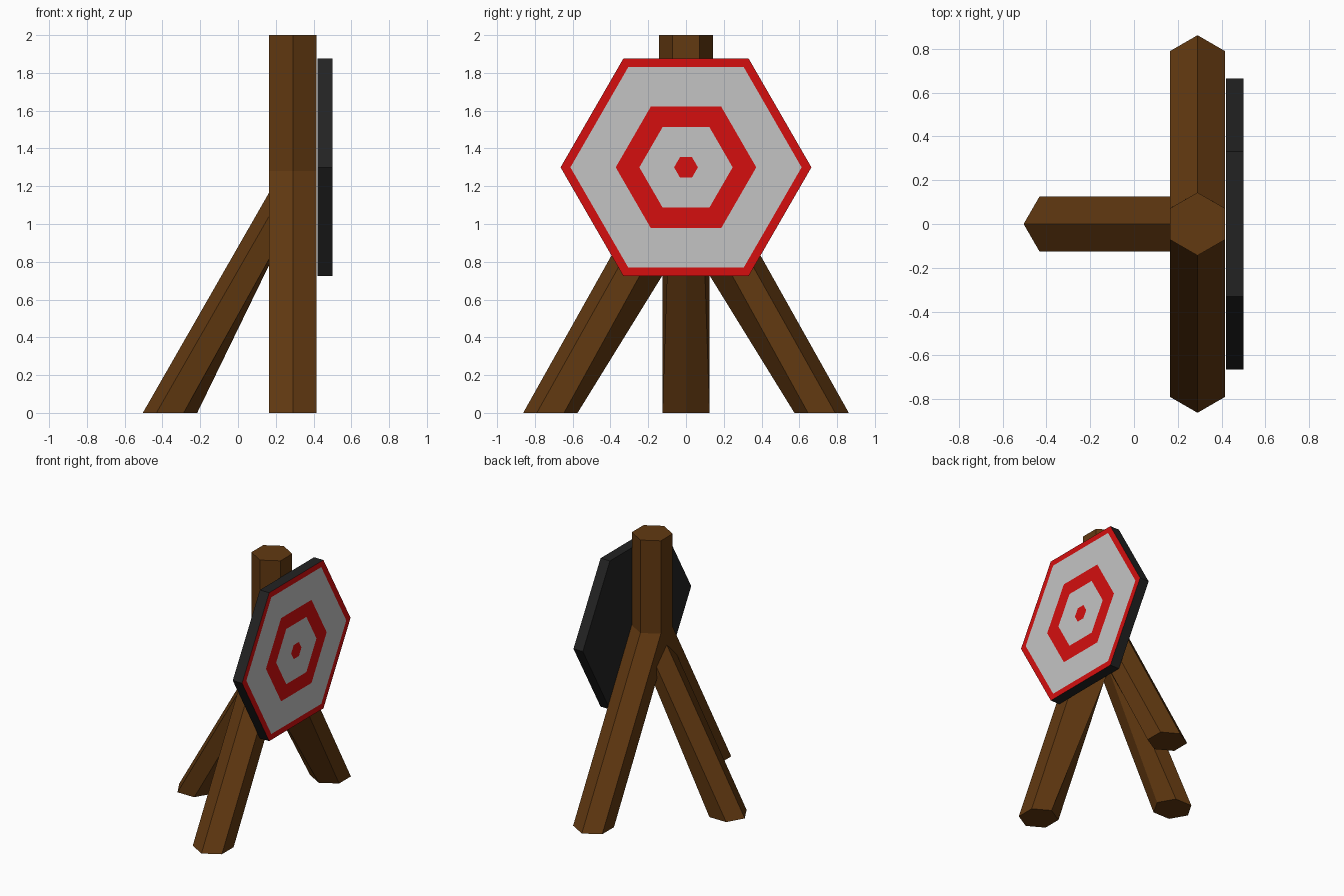
import bpy, math

if "Cube" in bpy.data.objects:
    bpy.data.objects.remove(bpy.data.objects["Cube"])

AXIS = 0.29      # x of the post axis
R = 0.144        # radius of the hexagonal timber


def material(name, rgb):
    m = bpy.data.materials.new(name)
    m.diffuse_color = (*rgb, 1)
    m.use_nodes = True
    m.node_tree.nodes["Principled BSDF"].inputs["Base Color"].default_value = m.diffuse_color
    return m


wood = material("brown wood", (0.122, 0.041, 0.0055))
black = material("dark backing", (0.016, 0.016, 0.016))
red = material("red paint", (0.66, 0.0045, 0.0045))
white = material("pale grey paint", (0.55, 0.55, 0.55))


def loft(name, rings, mats, band_mats=None, cap_mat=0):
    """Join a series of six-point rings and cap both ends."""
    verts = [p for ring in rings for p in ring]
    faces, idx = [], []
    for k in range(len(rings) - 1):
        for i in range(6):
            j = (i + 1) % 6
            faces.append((6 * k + i, 6 * k + j, 6 * k + 6 + j, 6 * k + 6 + i))
            idx.append(band_mats[k] if band_mats else 0)
    n = len(verts)
    faces += [tuple(range(5, -1, -1)), tuple(range(n - 6, n))]
    idx += [0, cap_mat]
    me = bpy.data.meshes.new(name)
    me.from_pydata(verts, [], faces)
    for m in mats:
        me.materials.append(m)
    me.polygons.foreach_set("material_index", idx)
    ob = bpy.data.objects.new(name, me)
    bpy.context.collection.objects.link(ob)
    return ob


def hexagon(r, start=0.0):
    return [(r * math.cos(start + i * math.pi / 3), r * math.sin(start + i * math.pi / 3))
            for i in range(6)]


# Upright post
loft("post", [[(AXIS + x, y, z) for x, y in hexagon(R, math.pi / 2)] for z in (1.15, 2.0)], [wood])


# Splayed legs: horizontal foot hexagon lofted to the joint under the post
def leg(name, angle, reach, top):
    c, s = math.cos(angle), math.sin(angle)

    def world(u, v, z):
        return (AXIS + u * c - v * s, u * s + v * c, z)

    foot = [world(reach + u, v, 0) for u, v in hexagon(R)]
    (a, za), (b, vb, zb), (d, vd, zd) = top
    head = [world(a, 0, za), world(b, vb, zb), world(d, vd, zd),
            (0.235, 0, 0.93),                       # crotch shared by all legs
            world(d, -vd, zd), world(b, -vb, zb)]
    loft(name, [foot, head], [wood])


side_top = ((0.144, 1.28), (0.072, 0.125, 1.28), (0.0, 0.125, 1.17))
for label, sign in (("front", -1), ("rear", 1)):
    leg(label + "_leg", sign * math.pi / 2, 0.718, side_top)
leg("back_leg", math.pi, 0.65, ((0.06, 1.28), (0.0, 0.125, 1.26), (0.0, 0.09, 1.04)))

# Hexagonal target board with concentric painted rings on its face
rings = [(0.664, 0.42), (0.664, 0.50), (0.612, 0.50), (0.372, 0.50), (0.247, 0.50), (0.063, 0.50)]
loft("target_board", [[(x, y, 1.3 + z) for y, z in hexagon(r)] for r, x in rings],
     [black, red, white], band_mats=[0, 1, 2, 1, 2], cap_mat=1)
